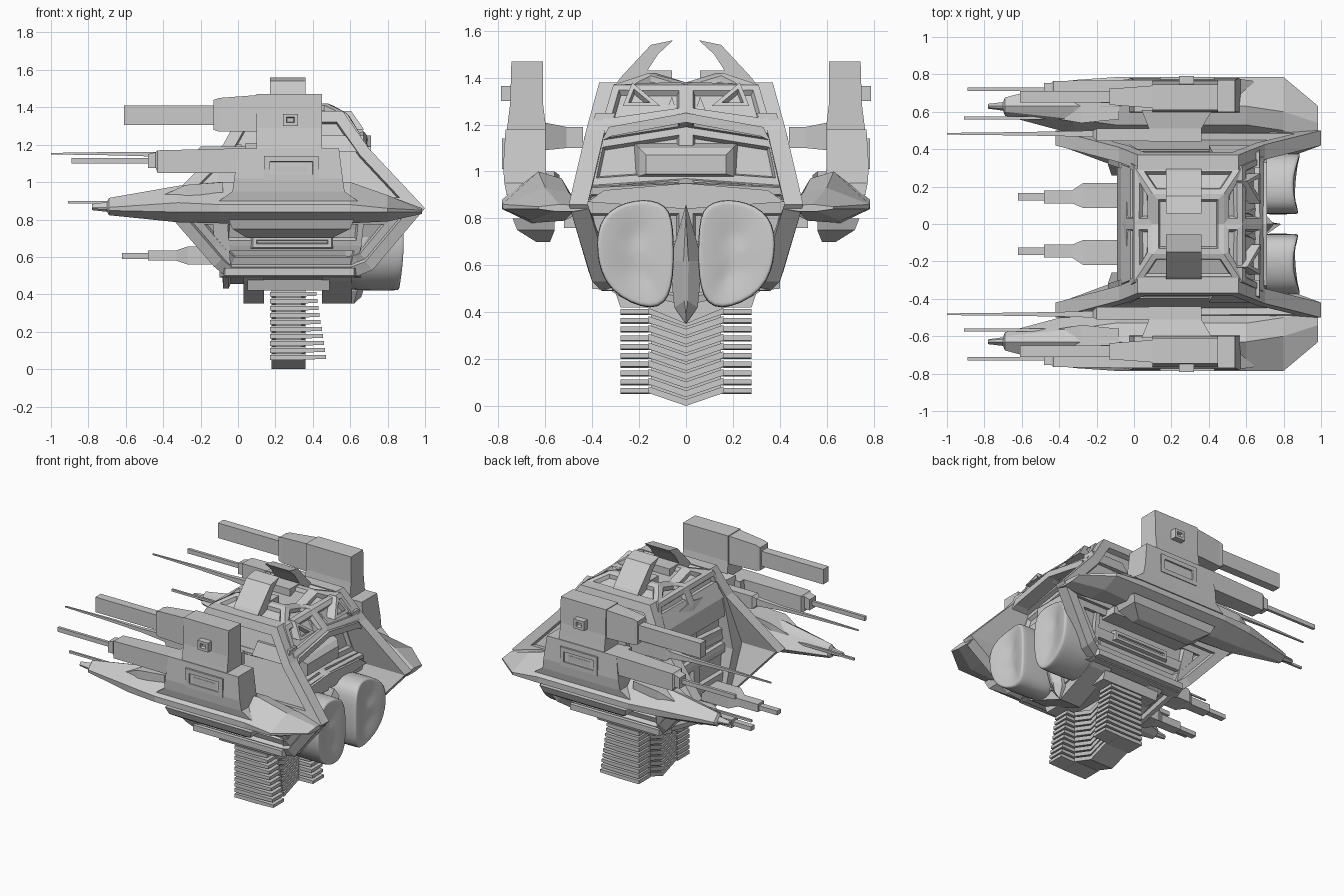
import bpy, bmesh

def loft(name, rings, mirror=False, inset=(), panel=None, smooth=False):
    """Skin a list of equal rings, cap both ends, optionally recess the last cap."""
    bm = bmesh.new()
    vs = [[bm.verts.new(p) for p in r] for r in rings]
    n = len(rings[0])
    for a, b in zip(vs, vs[1:]):
        for i in range(n):
            j = (i + 1) % n
            bm.faces.new((a[i], a[j], b[j], b[i]))
    bm.faces.new(vs[0])
    cap = bm.faces.new(vs[-1])
    bmesh.ops.recalc_face_normals(bm, faces=bm.faces[:])
    bm.normal_update()
    for t, d in inset:
        bmesh.ops.inset_individual(bm, faces=[cap], thickness=t, depth=0, use_even_offset=True)
        bmesh.ops.inset_individual(bm, faces=[cap], thickness=0.004, depth=d, use_even_offset=True)
    if panel:
        big = [f for f in bm.faces if f.calc_area() > panel]
        bmesh.ops.inset_individual(bm, faces=big, thickness=0.03, depth=0, use_even_offset=True)
        bmesh.ops.inset_individual(bm, faces=big, thickness=0.01, depth=-0.025, use_even_offset=True)
    me = bpy.data.meshes.new(name)
    bm.to_mesh(me)
    bm.free()
    ob = bpy.data.objects.new(name, me)
    bpy.context.collection.objects.link(ob)
    if mirror:
        m = ob.modifiers.new("mirror", 'MIRROR')
        m.use_axis = (False, True, False)
    if smooth:
        s = ob.modifiers.new("smooth", 'SUBSURF')
        s.levels = s.render_levels = 2
        for p in me.polygons:
            p.use_smooth = True
    return ob

def at(axis, s, a, b):
    return {'x': (s, a, b), 'y': (a, s, b), 'z': (a, b, s)}[axis]

def bar(name, axis, stations, mirror=True, inset=()):
    """Stepped box: stations are (position, a0, a1, b0, b1) along an axis."""
    rings = [[at(axis, s, a, b) for a, b in ((a0, b0), (a1, b0), (a1, b1), (a0, b1))]
             for s, a0, a1, b0, b1 in stations]
    return loft(name, rings, mirror, inset)

def prism(name, pts, x0, x1, mirror=True):
    return loft(name, [[(x, y, z) for y, z in pts] for x in (x0, x1)], mirror)

# Central hull: rings of (edge z, middle z, x min, x max, half width)
core = [(.50, .43, -.08, .62, .34), (.66, .66, -.09, .66, .40), (.85, .85, -.08, .68, .45),
        (.93, .95, -.06, .69, .43), (.94, .97, -.06, .62, .42), (1.13, 1.19, -.06, .58, .38),
        (1.16, 1.22, -.06, .70, .37), (1.20, 1.25, -.05, .69, .36), (1.37, 1.37, .0, .58, .31),
        (1.42, 1.38, .1, .48, .16)]
loft("hull_core", [[(a, -h, e), (a, 0, m), (a, h, e), (b, h, e), (b, 0, m), (b, -h, e)]
                   for e, m, a, b, h in core], panel=.022)

# Faceted side shells, upper and lower, with recessed panels
def shell(name, pts, inset):
    loft(name, [[(x, y - .08, z) for x, y, z in pts], pts], True, inset)

shell("upper_shell", [(-.42, .5, .86), (1.0, .5, .86), (.7, .425, 1.18), (.56, .37, 1.38),
                      (.02, .37, 1.38), (-.08, .41, 1.2)], [(.06, -.035)])
shell("lower_shell", [(-.40, .5, .86), (1.0, .5, .86), (.72, .40, .53), (.62, .36, .49),
                      (-.06, .36, .49), (-.13, .40, .55)], [(.06, -.03), (.04, -.03)])
bar("lower_side_block", 'y', [(.36, .05, .52, .64, .72), (.42, .08, .5, .65, .71)], inset=[(.02, -.02)])
bar("lower_side_ledge", 'y', [(.36, .0, .6, .76, .81), (.52, -.03, .6, .76, .81)])
bar("lower_rim", 'y', [(.30, -.1, .66, .49, .55), (.40, -.07, .62, .5, .54)])

# Rear visor with canopy and ledge
bar("rear_canopy", 'x', [(.5, -.24, .24, .96, 1.14), (.63, -.2, .2, .98, 1.1), (.66, -.17, .17, .99, 1.07)], False)
prism("rear_ledge", [(-.42, .87), (0, .84), (.42, .87), (.35, .92), (0, .95), (-.35, .92)], .55, .705, False)
prism("rear_brow", [(0, 1.25), (.33, 1.19), (.36, 1.13), (.32, 1.15), (0, 1.21)], .56, .71)
for i, (a, b, z) in enumerate([(.11, .27, 1.28), (.03, .1, 1.22)]):
    loft(f"roof_frame_{i}", [[(x, a, z), (x, b, z), (x - .07, b - .04, z + .1)]
                             for x in (.6, .675)], True, [(.018, -.03)])
bar("roof_side_block", 'z', [(1.16, .4, .68, .34, .42), (1.25, .42, .67, .3, .385)])

# Roof horns: hooked plates
prism("roof_horn", [(.36, 1.28), (.28, 1.40), (.15, 1.54), (.055, 1.56), (.12, 1.50),
                    (.165, 1.43), (.06, 1.43), (.06, 1.38), (.2, 1.36)], .17, .36)

# Rear engine lobes, smooth, with a shallow bent back face, and the keel between them
sec = [(.05, .74), (.07, .87), (.22, .89), (.37, .82), (.39, .66), (.34, .48), (.13, .39), (.05, .48)]
def lobe_ring(x, s, bend):
    return [(x + bend * abs(y - .2), .21 + (y - .21) * s, .64 + (z - .64) * s) for y, z in sec]
loft("engine_lobe", [lobe_ring(.5, .95, 0), lobe_ring(.66, 1, 0), lobe_ring(.83, 1, .3),
                     lobe_ring(.835, .97, .3), lobe_ring(.83, .6, .25), lobe_ring(.82, .3, .2)], True, smooth=True)
kite = [(0, .86), (.07, .62), (.05, .42), (0, .35), (-.05, .42), (-.07, .62)]
loft("rear_keel", [[(.5, y, z) for y, z in kite], [(.62 + (z - .35) * .25, y, z) for y, z in kite],
                   [(.66 + (z - .35) * .25, y * .15, .6 + (z - .6) * .85) for y, z in kite]])

# Front face: side struts, brow and twin guns
bar("front_strut", 'z', [(.56, -.12, -.04, .26, .38), (.85, -.14, -.06, .32, .45), (1.2, -.08, .02, .3, .4)])
bar("front_brow", 'z', [(1.08, -.09, .04, -.3, .3), (1.2, -.07, .04, -.32, .32), (1.3, -.02, .1, -.3, .3)], False)
bar("front_gun", 'x', [(-.62, .125, .165, .59, .62), (-.48, .125, .165, .59, .62), (-.48, .11, .18, .58, .635),
                       (-.33, .11, .18, .58, .635), (-.27, .085, .22, .56, .655), (.0, .085, .22, .56, .655)])

# Side pods: (x, inner, top-in, top-out, outer, outer-low, bottom) sections
def pod(x, *p):
    return [(x, y, z) for y, z in p]
full = ((.46, .85), (.53, .97), (.63, 1.0), (.785, .88), (.785, .84), (.66, .78), (.55, .79))
def nose(x, wide, tall):
    return pod(x, *[(.63 + (y - .63) * wide, .865 + (z - .88) * tall) for y, z in full])
loft("side_pod", [
    nose(-.78, .08, .15), nose(-.70, .14, .24), nose(-.69, .3, .42),
    pod(-.32, (.48, .85), (.56, .95), (.63, .98), (.77, .89), (.76, .84), (.66, .785), (.56, .79)),
    pod(-.1, *full), pod(.6, *full),
    pod(.8, (.44, .85), (.5, .91), (.6, .93), (.785, .86), (.78, .84), (.66, .79), (.52, .79)),
    pod(.985, (.42, .84), (.46, .855), (.54, .86), (.63, .85), (.63, .84), (.56, .83), (.48, .83))], True)
bar("pod_cheek", 'x', [(-.4, .56, .68, .88, .93), (-.28, .54, .71, .87, .985), (-.08, .56, .7, .88, 1.0)])
bar("pod_belly", 'z', [(.80, -.05, .62, .56, .74), (.75, -.03, .6, .56, .72), (.70, .05, .5, .58, .64)])
bar("pod_nose_gun", 'x', [(-.91, .56, .575, .885, .9), (-.3, .56, .575, .885, .9)])

# Weapon housing on each pod
bar("pod_shoulder", 'z', [(.90, -.1, .64, .56, .765), (.95, -.03, .57, .59, .775), (1.02, -.02, .56, .6, .78),
                          (1.18, 0, .54, .6, .77)])
bar("housing_window", 'y', [(.74, .14, .43, 1.01, 1.14), (.785, .14, .43, 1.01, 1.14)], inset=[(.03, -.03)])
bar("housing_window_core", 'y', [(.74, .2, .37, 1.05, 1.09), (.778, .2, .37, 1.05, 1.09)])
bar("upper_block", 'z', [(1.14, .1, .45, .6, .77), (1.21, .1, .45, .6, .76), (1.29, .1, .45, .61, .75),
                         (1.47, .1, .45, .61, .745)])
bar("upper_block_stud", 'y', [(.74, .24, .32, 1.3, 1.365), (.79, .24, .32, 1.3, 1.365)], inset=[(.018, -.02)])
bar("upper_cannon", 'x', [(-.61, .65, .71, 1.305, 1.41), (-.13, .65, .71, 1.305, 1.41), (-.13, .635, .725, 1.28, 1.44),
                          (-.1, .635, .725, 1.27, 1.45), (.1, .62, .74, 1.27, 1.465)])
bar("middle_cannon", 'x', [(-.89, .71, .73, 1.1, 1.13), (-.48, .71, .73, 1.1, 1.13), (-.48, .685, .755, 1.075, 1.15),
                           (-.44, .685, .755, 1.075, 1.16), (-.43, .66, .765, 1.05, 1.17), (0, .64, .77, 1.05, 1.18)])
bar("inner_arm", 'y', [(.44, .08, .36, 1.1, 1.19), (.51, .08, .36, 1.1, 1.19), (.61, .04, .42, 1.09, 1.21)])
bar("inner_cannon", 'x', [(-1, .478, .487, 1.148, 1.156), (-.66, .474, .491, 1.143, 1.161), (-.4, .47, .495, 1.135, 1.16),
                          (-.22, .465, .5, 1.12, 1.17), (-.2, .445, .51, 1.1, 1.19), (.1, .445, .51, 1.1, 1.19)])

# Belly keel brackets and mounting plate
vee = [(-.36, .52), (-.29, .47), (0, .35), (.29, .47), (.36, .52)]
prism("keel_bracket_front", vee, .03, .14, False)
prism("keel_bracket_rear", vee, .45, .61, False)
bar("mount_plate", 'z', [(.42, .05, .49, -.28, .28), (.48, .05, .49, -.3, .3)], False)

# Ribbed leg: spine, stacked ribs and swept fins
loft("leg_spine", [[(x, -.15, .44), (x, .15, .44), (x, .15, .07), (x, 0, .0), (x, -.15, .07)] for x in (.2, .34)])
for i in range(10):
    z = .05 + i * .0375
    w = .47 - .05 * i / 9
    bar(f"leg_rib_{i}", 'z', [(z, .17, .35, .15, .28), (z + .026, .17, .35, .15, .28)])
    bar(f"leg_fin_{i}", 'x', [(.33, .16, .28, z, z + .026), (w, .16, .28, z + .005, z + .026)])
    loft(f"leg_chevron_{i}", [[(.18, y, z + d), (.36, y, z + d), (.36, y, z + d + .028), (.18, y, z + d + .028)]
                              for y, d in ((0, -.05), (.16, .005))], True)
